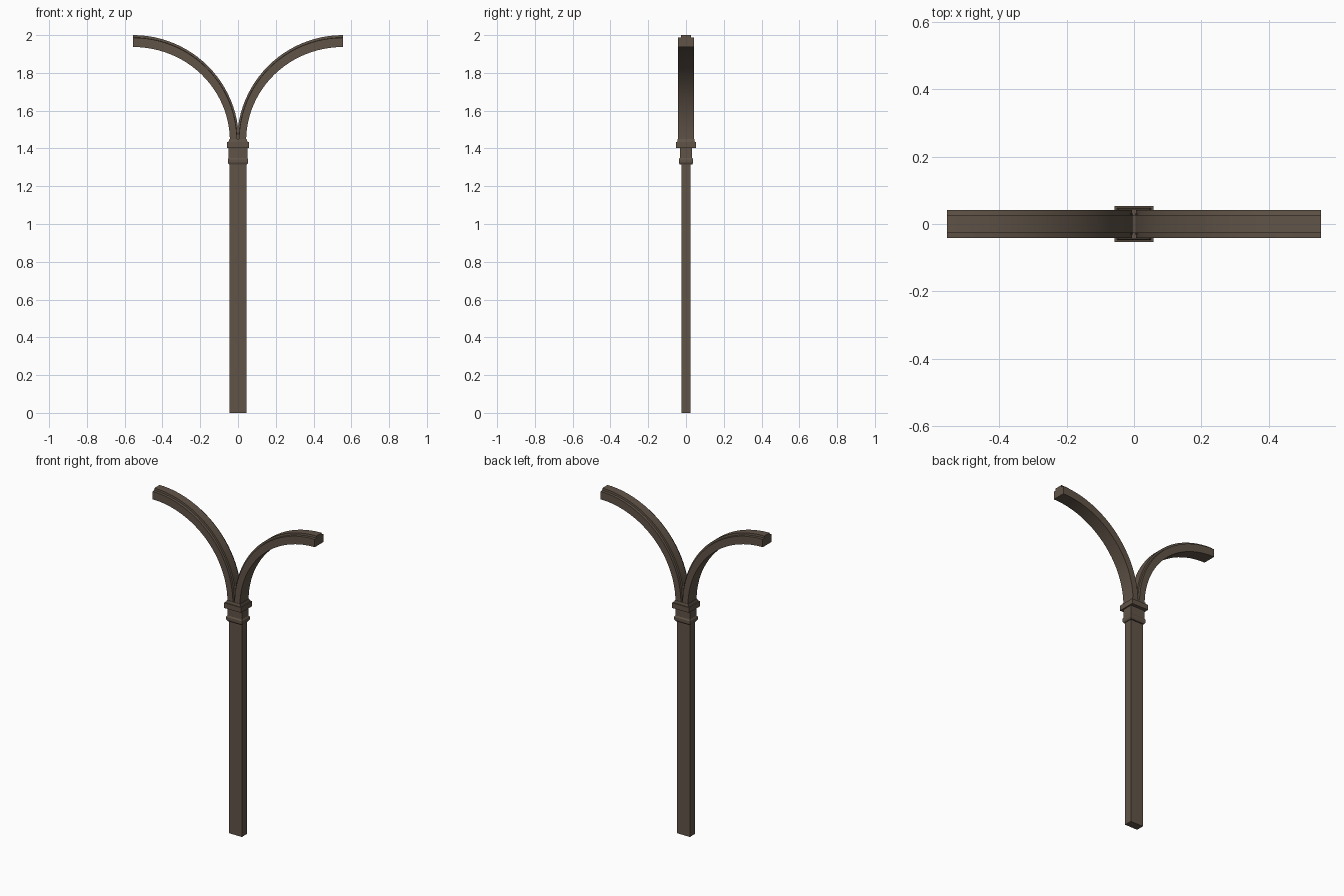
import bpy, bmesh, math

if "Cube" in bpy.data.objects:
    bpy.data.objects.remove(bpy.data.objects["Cube"])

mat = bpy.data.materials.new("dark brown wood")
mat.diffuse_color = (0.118, 0.088, 0.064, 1)
mat.use_nodes = True
mat.node_tree.nodes["Principled BSDF"].inputs["Base Color"].default_value = mat.diffuse_color


def finish(name, bm):
    bmesh.ops.recalc_face_normals(bm, faces=bm.faces)
    me = bpy.data.meshes.new(name)
    bm.to_mesh(me)
    bm.free()
    ob = bpy.data.objects.new(name, me)
    me.materials.append(mat)
    bpy.context.collection.objects.link(ob)
    return ob


def stack(name, levels):
    """Rectangular loft through (half x, half y, z) levels."""
    bm = bmesh.new()
    rings = [[bm.verts.new((sx * x, sy * y, z))
              for sx, sy in ((-1, -1), (1, -1), (1, 1), (-1, 1))]
             for x, y, z in levels]
    for a, b in zip(rings, rings[1:]):
        for i in range(4):
            j = (i + 1) % 4
            bm.faces.new((a[i], a[j], b[j], b[i]))
    bm.faces.new(rings[0][::-1])
    bm.faces.new(rings[-1])
    return finish(name, bm)


# Post and moulded capital
stack("post", [(0.044, 0.025, 0), (0.044, 0.025, 1.33)])
stack("lower_collar", [(0.048, 0.033, 1.315), (0.054, 0.038, 1.325),
                       (0.054, 0.038, 1.342), (0.049, 0.033, 1.35)])
stack("neck", [(0.049, 0.033, 1.34), (0.049, 0.033, 1.405)])
stack("capital", [(0.058, 0.054, 1.402), (0.058, 0.054, 1.434)])
stack("capital_top", [(0.052, 0.048, 1.43), (0.046, 0.044, 1.449)])

# Curved arm: cross-section of (y, height fraction) swept along a quarter arc
section = [(-0.042, 0), (0.042, 0), (0.042, 0.78), (0.027, 0.8), (0.026, 1),
           (-0.026, 1), (-0.027, 0.8), (-0.042, 0.78)]
CX, CZ, STEPS = 0.555, 1.44, 24
bm = bmesh.new()
rings = []
for k in range(STEPS + 1):
    a = math.pi / 2 * k / STEPS
    ring = []
    for y, t in section:
        rx = 0.512 + (0.560 - 0.512) * t
        rz = 0.497 + (0.560 - 0.497) * t
        ring.append(bm.verts.new((CX - rx * math.cos(a), y, CZ + rz * math.sin(a))))
    rings.append(ring)
n = len(section)
for p, q in zip(rings, rings[1:]):
    for i in range(n):
        j = (i + 1) % n
        bm.faces.new((p[i], p[j], q[j], q[i]))
bm.faces.new(rings[0])
bm.faces.new(rings[-1])
# trim at the centre plane so the two arms meet cleanly
bmesh.ops.bisect_plane(bm, geom=bm.verts[:] + bm.edges[:] + bm.faces[:],
                       plane_co=(0, 0, 0), plane_no=(1, 0, 0), clear_inner=True)
arm = finish("curved_arms", bm)
arm.modifiers.new("mirror", 'MIRROR').use_axis[0] = True
bpy.context.view_layer.objects.active = arm
arm.select_set(True)
bpy.ops.object.shade_smooth_by_angle(angle=math.radians(30))
